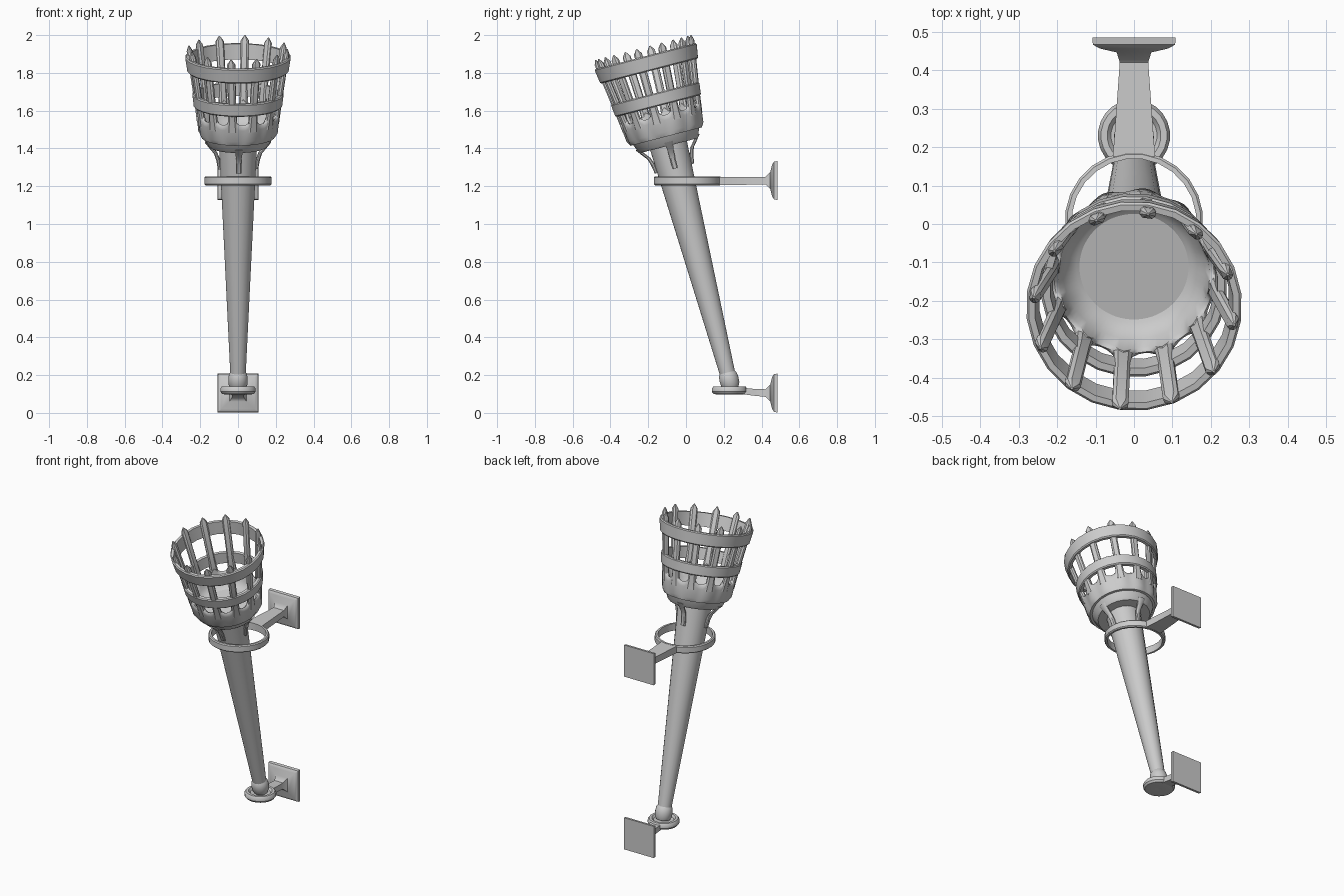
import bpy, bmesh
from math import sin, cos, pi, radians
from mathutils import Matrix, Vector

if "Cube" in bpy.data.objects:
    bpy.data.objects.remove(bpy.data.objects["Cube"])

# torch frame: origin at the foot of the shaft, local z along the shaft
TILT = Matrix.Translation((0, 0.227, 0.18)) @ Matrix.Rotation(radians(14.5), 4, 'X')
BARS = 12
START = radians(-98)


def finish(name, bm, mat=None, angle=35):
    bmesh.ops.recalc_face_normals(bm, faces=bm.faces)
    me = bpy.data.meshes.new(name)
    bm.to_mesh(me)
    bm.free()
    if mat:
        me.transform(mat)
    ob = bpy.data.objects.new(name, me)
    bpy.context.collection.objects.link(ob)
    bpy.ops.object.select_all(action='DESELECT')
    ob.select_set(True)
    bpy.context.view_layer.objects.active = ob
    bpy.ops.object.shade_smooth_by_angle(angle=radians(angle))
    return ob


def loft(bm, rings, loop=False):
    """Skin a list of closed point rings; cap the ends unless looped."""
    vs = [[bm.verts.new(p) for p in r] for r in rings]
    n = len(vs[0])
    for a, b in zip(vs, vs[1:] + (vs[:1] if loop else [])):
        for i in range(n):
            j = (i + 1) % n
            bm.faces.new((a[i], a[j], b[j], b[i]))
    if not loop:
        bm.faces.new(vs[0][::-1])
        bm.faces.new(vs[-1])


def lathe(name, profile, segs=24, mat=None, loop=False, shape=None, angle=35):
    bm = bmesh.new()
    rings = []
    for k, (r, z) in enumerate(profile):
        ring = []
        for i in range(segs):
            a = START + 2 * pi * i / segs
            rr, zz = shape(k, r, z, a) if shape else (r, z)
            ring.append((rr * cos(a), rr * sin(a), zz))
        rings.append(ring)
    loft(bm, rings, loop)
    return finish(name, bm, mat, angle)


def band(name, r0, r1, z0, z1, t, mat=None):
    e = 0.006
    lathe(name, [(r0 - t, z0), (r0 - e, z0), (r0, z0 + e), (r1, z1 - e),
                 (r1 - e, z1), (r1 - t, z1)], 24, mat, True)


def strips(name, count, start, path):
    """Radial strips; path entries are (radius, height, half width, half depth)."""
    bm = bmesh.new()
    for i in range(count):
        a = start + 2 * pi * i / count
        out, side = Vector((cos(a), sin(a), 0)), Vector((-sin(a), cos(a), 0))
        rings = []
        for r, z, w, d in path:
            c = out * r + Vector((0, 0, z))
            rings.append([c + side * w * u + out * d * v for u, v in
                          ((-1, -.4), (-.6, -1), (.6, -1), (1, -.4),
                           (1, .4), (.6, 1), (-.6, 1), (-1, .4))])
        loft(bm, rings)
    return finish(name, bm, TILT)


# tapered shaft and rounded foot
lathe("shaft", [(0.04, 0.0), (0.071, 0.65), (0.102, 1.29)], 20, TILT)
lathe("shaft_foot", [(0.02, -0.055), (0.04, -0.05), (0.05, -0.03), (0.052, 0.0),
                     (0.048, 0.025), (0.038, 0.04), (0.02, 0.042)], 20, TILT)

# lower cup of the fire bowl
lathe("bowl_base", [(0.09, 1.275), (0.155, 1.275), (0.165, 1.285), (0.188, 1.34),
                    (0.18, 1.35), (0.09, 1.35)], 24, TILT)


# scalloped upper bowl, its rim rising to meet each bar
def scallop(k, r, z, a):
    w = cos(BARS * (a - START))
    if k in (3, 4, 5, 6):
        z += 0.045 * ((1 + w) / 2) ** 2
    if k in (2, 3, 4):
        r += 0.005 * w
    return r, z


lathe("fire_bowl", [(0.1, 1.325), (0.195, 1.325), (0.207, 1.35), (0.217, 1.41), (0.218, 1.43),
                    (0.208, 1.438), (0.196, 1.43), (0.185, 1.385), (0.15, 1.352),
                    (0.08, 1.335), (0.005, 1.33)], 96, TILT, shape=scallop, angle=50)

# basket bars with pointed tips
strips("basket_bars", BARS, START,
       [(0.205, 1.40, 0.03, 0.012), (0.211, 1.46, 0.024, 0.014), (0.219, 1.52, 0.021, 0.014),
        (0.259, 1.785, 0.021, 0.014), (0.263, 1.812, 0.003, 0.003)])

# basket hoops
band("lower_hoop", 0.236, 0.243, 1.492, 1.562, 0.024, TILT)
band("upper_hoop", 0.27, 0.281, 1.683, 1.765, 0.022, TILT)

# four clasps holding the bowl to the shaft
strips("bowl_clasps", 4, radians(-88),
       [(0.165, 1.295, 0.024, 0.01), (0.142, 1.265, 0.018, 0.01), (0.118, 1.235, 0.015, 0.01),
        (0.106, 1.2, 0.015, 0.01), (0.099, 1.15, 0.015, 0.008)])

# wall bracket: holding ring above, foot cup below
band("holding_ring", 0.18, 0.18, 1.205, 1.251, 0.018, Matrix.Translation((0, 0.008, 0)))
lathe("foot_cup", [(0.01, 0.1), (0.06, 0.097), (0.085, 0.1), (0.094, 0.112), (0.094, 0.128),
                   (0.086, 0.14), (0.07, 0.14), (0.06, 0.128), (0.01, 0.124)],
      24, Matrix.Translation((0, 0.23, 0)))


# arms flaring into square wall plates; sections are (y, half width, half height, z)
def wall_arm(name, sections):
    bm = bmesh.new()
    loft(bm, [[(-w, y, z - h), (w, y, z - h), (w, y, z + h), (-w, y, z + h)]
              for y, w, h, z in sections])
    finish(name, bm, None, 40)


def plate(z):
    return [(0.446, 0.045, 0.045, z), (0.456, 0.088, 0.084, z), (0.466, 0.107, 0.1, z),
            (0.485, 0.108, 0.103, z)]


wall_arm("upper_arm", [(0.175, 0.055, 0.022, 1.228), (0.24, 0.05, 0.022, 1.228),
                       (0.42, 0.037, 0.02, 1.23)] + plate(1.23))
wall_arm("lower_arm", [(0.3, 0.035, 0.017, 0.119), (0.36, 0.032, 0.018, 0.112),
                       (0.42, 0.03, 0.02, 0.108)] + plate(0.108))
for o in bpy.data.objects:
    if o.name == "lower_arm":
        o.location.z = -0.003
